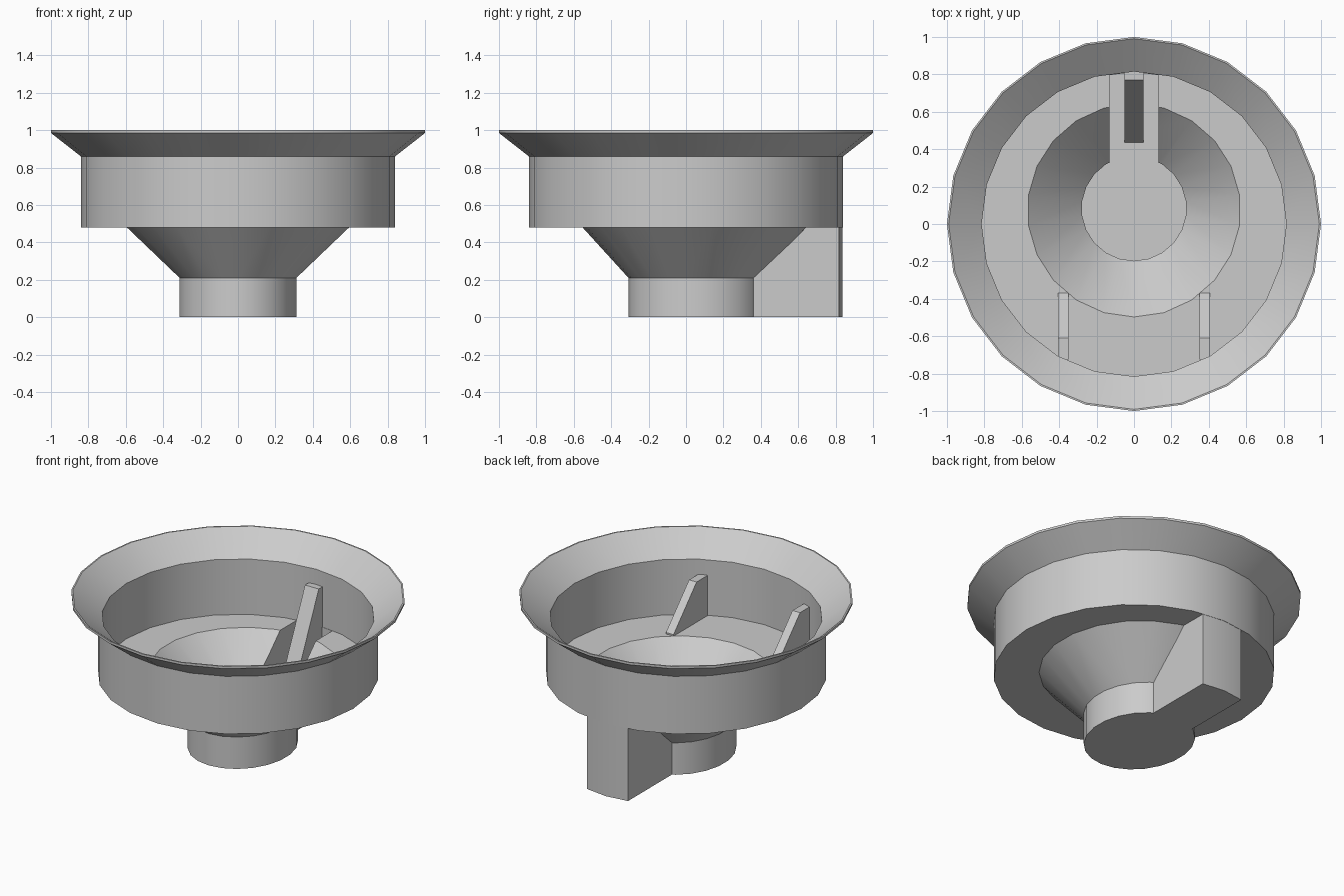
import bpy, bmesh
from math import sin, cos, pi, radians

if "Cube" in bpy.data.objects:
    bpy.data.objects.remove(bpy.data.objects["Cube"])


def make(name, bm):
    bmesh.ops.recalc_face_normals(bm, faces=bm.faces[:])
    me = bpy.data.meshes.new(name)
    bm.to_mesh(me)
    bm.free()
    ob = bpy.data.objects.new(name, me)
    bpy.context.collection.objects.link(ob)
    return ob


def loft(name, rings, n):
    """Closed solid from stacked rings (rx, ry, centre_y, z), first vertex at -y."""
    bm = bmesh.new()
    vs = [[bm.verts.new((rx * sin(2 * pi * i / n), cy - ry * cos(2 * pi * i / n), z))
           for i in range(n)] for rx, ry, cy, z in rings]
    for a, b in zip(vs, vs[1:]):
        for i in range(n):
            j = (i + 1) % n
            bm.faces.new((a[i], a[j], b[j], b[i]))
    bm.faces.new(vs[0][::-1])
    bm.faces.new(vs[-1])
    return make(name, bm)


def lathe(name, profile):
    return loft(name, [(r, r, 0, z) for r, z in profile], 24)


def prism(name, points, direction):
    bm = bmesh.new()
    f = bm.faces.new([bm.verts.new(p) for p in points])
    ext = bmesh.ops.extrude_face_region(bm, geom=[f])
    moved = [v for v in ext["geom"] if isinstance(v, bmesh.types.BMVert)]
    bmesh.ops.translate(bm, verts=moved, vec=direction)
    return make(name, bm)


def chute(name, w, r, z0, z1):
    """Straight channel whose back follows the round wall."""
    side = r - w * (1 - cos(pi / 12)) / sin(pi / 12)
    pts = [(-w, 0.1, z0), (w, 0.1, z0), (w, side, z0), (0, r, z0), (-w, side, z0)]
    return prism(name, pts, (0, 0, z1 - z0))


def boolean(target, tool, op):
    m = target.modifiers.new(op, 'BOOLEAN')
    m.operation, m.solver, m.object = op, 'EXACT', tool
    bpy.context.view_layer.objects.active = target
    bpy.ops.object.modifier_apply(modifier=m.name)
    bpy.data.objects.remove(tool)


# Outer form: flared cup, tapered well and rear chute
shell = lathe("basin_shell", [(.84, .48), (.84, .86), (1, .985), (1, 1)])
boolean(shell, loft("well", [(.315, .357, .05, 0), (.315, .357, .05, .21),
                             (.6, .608, .055, .48), (.6, .608, .055, .49)], 22), 'UNION')
boolean(shell, chute("chute", .15, .838, 0, .49), 'UNION')

# Hollow inside
boolean(shell, lathe("cup_cut", [(.815, .5), (.815, .865), (1.017, 1.02)]), 'DIFFERENCE')
boolean(shell, loft("well_cut", [(.28, .28, .083, .03), (.28, .28, .083, .22),
                                 (.57, .57, .073, .5), (.57, .57, .073, .52)], 22), 'DIFFERENCE')
boolean(shell, chute("chute_cut", .13, .813, .03, .52), 'DIFFERENCE')

bpy.ops.object.select_all(action='DESELECT')
shell.select_set(True)
bpy.context.view_layer.objects.active = shell
bpy.ops.object.shade_smooth_by_angle(angle=radians(30))

# Front support ribs
for side, x in (("left", -.405), ("right", .35)):
    prof = [(-.37, .495), (-.37, .51), (-.61, .765), (-.725, .765), (-.725, .495)]
    prism("front_rib_" + side, [(x, y, z) for y, z in prof], (.055, 0, 0))

# Tall rib inside the chute
prof = [(.43, .02), (.77, .765), (.82, .765), (.82, .02)]
prism("chute_rib", [(-.05, y, z) for y, z in prof], (.1, 0, 0))
